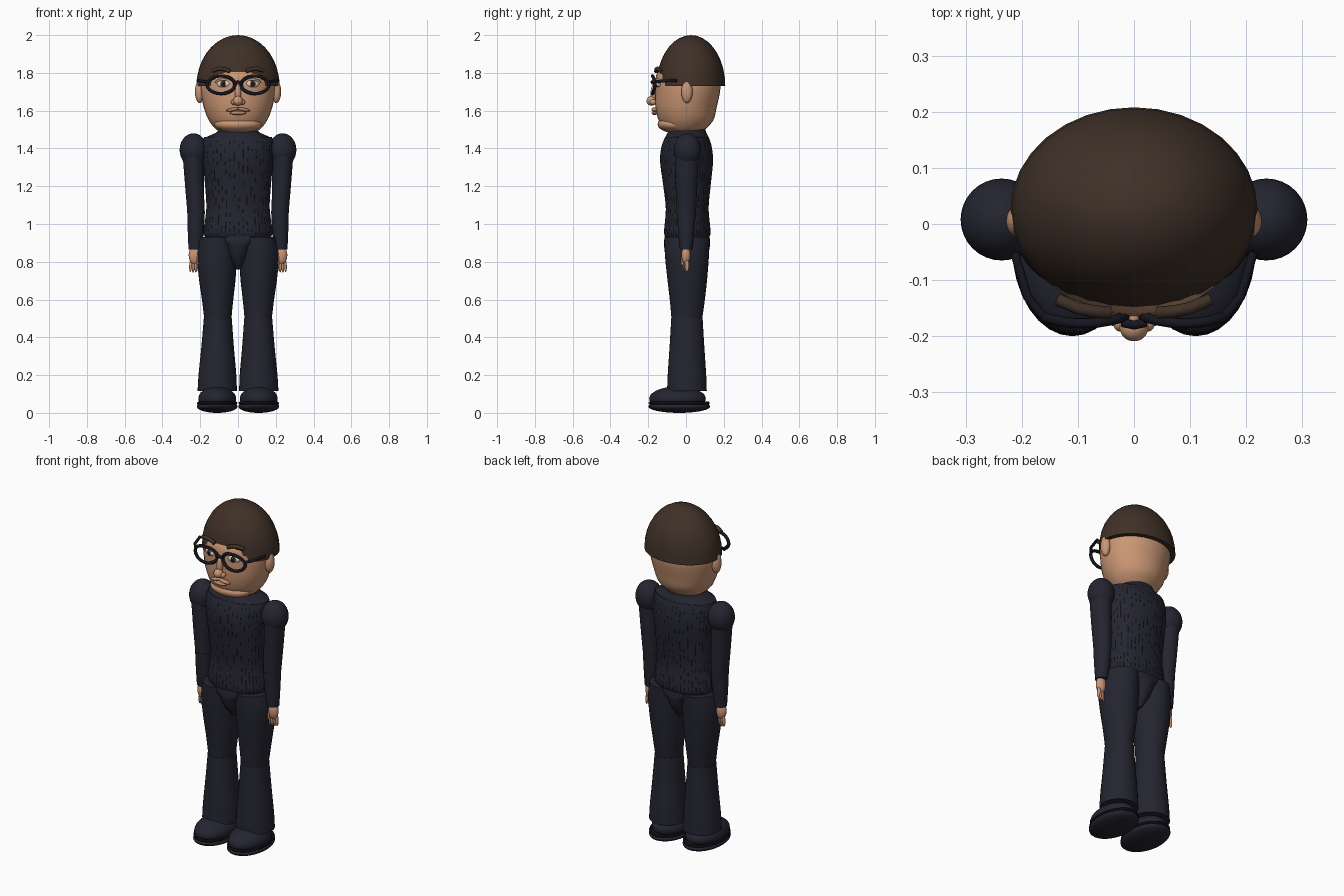
import bpy, bmesh, math, random
from mathutils import Vector

random.seed(4)
cube = bpy.data.objects.get("Cube")
if cube:
    bpy.data.objects.remove(cube, do_unlink=True)


def material(name, rgb):
    m = bpy.data.materials.new(name)
    m.use_nodes = True
    m.diffuse_color = (*rgb, 1)
    m.node_tree.nodes["Principled BSDF"].inputs["Base Color"].default_value = (*rgb, 1)
    return m


NAVY = material("navy cloth", (.018, .018, .03))
BLACK = material("black rib", (.004, .004, .006))
FRAME = material("glasses black", (.008, .008, .014))
SKIN = material("skin", (.6, .31, .18))
LIP = material("lip", (.5, .24, .14))
HAIR = material("brown hair", (.05, .03, .02))
WHITE = material("eye white", (.7, .65, .6))
IRIS = material("eye brown", (.05, .02, .01))


def finish(bm, name, mats, angle=40):
    bmesh.ops.recalc_face_normals(bm, faces=bm.faces[:])
    me = bpy.data.meshes.new(name)
    bm.to_mesh(me)
    bm.free()
    ob = bpy.data.objects.new(name, me)
    bpy.context.collection.objects.link(ob)
    for m in mats:
        me.materials.append(m)
    bpy.ops.object.select_all(action='DESELECT')
    ob.select_set(True)
    bpy.context.view_layer.objects.active = ob
    bpy.ops.object.shade_smooth_by_angle(angle=math.radians(angle))
    return ob


def ball(name, loc, size, mat, rot=(0, 0, 0), cut=None):
    """Ellipsoid, optionally cut flat below the height cut."""
    bm = bmesh.new()
    bmesh.ops.create_uvsphere(bm, u_segments=32, v_segments=18, radius=1)
    for v in bm.verts:
        v.co = Vector(a * b for a, b in zip(v.co, size))
    if cut is not None:
        geom = bm.verts[:] + bm.edges[:] + bm.faces[:]
        bmesh.ops.bisect_plane(bm, geom=geom, plane_co=(0, 0, cut),
                               plane_no=(0, 0, 1), clear_inner=True)
        bmesh.ops.holes_fill(bm, edges=[e for e in bm.edges if e.is_boundary])
    ob = finish(bm, name, [mat])
    ob.location, ob.rotation_euler = loc, rot
    return ob


def smooth_rows(rows, steps):
    out = []
    for i in range(len(rows) - 1):
        p = [rows[max(i - 1, 0)], rows[i], rows[i + 1], rows[min(i + 2, len(rows) - 1)]]
        for s in range(steps):
            t = s / steps
            out.append([b + .5 * t * (c - a + t * (2 * a - 5 * b + 4 * c - d
                        + t * (3 * (b - c) + d - a))) for a, b, c, d in zip(*p)])
    return out + [rows[-1]]


def loft(name, rows, mats, n=32, steps=4, rule=None):
    """Rows of (z, centre x, half width, front y, back y)."""
    bm = bmesh.new()
    rings = []
    for z, cx, rx, yf, yb in smooth_rows(rows, steps):
        rings.append([bm.verts.new((cx + rx * math.cos(k * math.tau / n),
                      (yf + yb) / 2 + (yb - yf) / 2 * math.sin(k * math.tau / n), z))
                      for k in range(n)])
    for r, (a, b) in enumerate(zip(rings, rings[1:])):
        for k in range(n):
            j = (k + 1) % n
            f = bm.faces.new((a[k], a[j], b[j], b[k]))
            if rule:
                f.material_index = rule(k, f.calc_center_median().z)
    bm.faces.new(rings[0])
    bm.faces.new(rings[-1])
    return finish(bm, name, mats)


def tube(name, points, radius, mat, cyclic=False):
    cu = bpy.data.curves.new(name, 'CURVE')
    cu.dimensions = '3D'
    cu.bevel_depth, cu.bevel_resolution, cu.use_fill_caps = radius, 3, True
    sp = cu.splines.new('POLY')
    sp.points.add(len(points) - 1)
    for p, co in zip(sp.points, points):
        p.co = (*co, 1)
    sp.use_cyclic_u = cyclic
    sp.use_smooth = True
    cu.materials.append(mat)
    ob = bpy.data.objects.new(name, cu)
    bpy.context.collection.objects.link(ob)


# Head and hair
loft("head", [(1.48, 0, .075, -.07, .07), (1.5, 0, .115, -.11, .1),
              (1.55, 0, .155, -.145, .145), (1.62, 0, .182, -.162, .163),
              (1.7, 0, .197, -.165, .18), (1.75, 0, .197, -.163, .18),
              (1.8, 0, .18, -.152, .165), (1.86, 0, .13, -.1, .12)], [SKIN])
ball("hair", (0, .026, 1.73), (.22, .182, .27), HAIR, cut=0)
ball("chin", (0, -.06, 1.528), (.125, .09, .046), SKIN)

# Nose and mouth
ball("nose_bridge", (0, -.168, 1.69), (.017, .02, .05), SKIN)
ball("nose_tip", (0, -.183, 1.652), (.026, .026, .026), SKIN)
ball("lower_lip", (0, -.166, 1.588), (.042, .016, .011), LIP)

for s, side in ((1, "left"), (-1, "right")):
    ball(side + "_nostril", (s * .024, -.174, 1.645), (.014, .018, .014), SKIN)
    ball(side + "_upper_lip", (s * .028, -.167, 1.606), (.036, .016, .009), LIP,
         (0, s * .2, -s * -.1))
    ball(side + "_ear", (s * .203, .005, 1.7), (.025, .03, .06), SKIN)

    # Eyes and brows
    ball(side + "_eye", (s * .078, -.146, 1.743), (.036, .014, .02), WHITE, (0, 0, s * .25))
    ball(side + "_iris", (s * .076, -.155, 1.743), (.017, .009, .017), IRIS)
    ball(side + "_pupil", (s * .076, -.161, 1.743), (.008, .005, .008), BLACK)
    tube(side + "_eyelid", [(s * (.078 - .038 * math.cos(a)), -.153 + .012 * abs(math.cos(a)),
         1.745 + .02 * math.sin(a)) for a in (i * math.pi / 10 for i in range(11))], .006, SKIN)
    tube(side + "_brow", [(s * .043, -.158, 1.808), (s * .07, -.156, 1.82),
                          (s * .1, -.15, 1.823), (s * .135, -.135, 1.812)], .011, HAIR)

    # Glasses
    tube(side + "_rim", [(s * (.09 + .073 * math.cos(a)), -.177 + .012 * math.cos(a) ** 2,
         1.737 + .047 * math.sin(a)) for a in (i * math.tau / 32 for i in range(32))],
         .009, FRAME, True)
    tube(side + "_temple", [(s * .16, -.166, 1.752), (s * .19, -.13, 1.757),
                            (s * .213, -.05, 1.76)], .008, FRAME)

    # Arms
    ball(side + "_shoulder", (s * .236, .008, 1.392), (.073, .073, .088), NAVY)
    loft(side + "_upper_arm", [(1.05, s * .222, .045, -.048, .052),
         (1.2, s * .23, .05, -.055, .06), (1.38, s * .238, .056, -.06, .068)], [NAVY])
    loft(side + "_forearm", [(.865, s * .226, .036, -.032, .034),
         (.96, s * .224, .042, -.042, .044), (1.07, s * .222, .047, -.05, .053)], [NAVY])

    # Hands
    ball(side + "_palm", (s * .23, 0, .835), (.031, .024, .05), SKIN)
    ball(side + "_thumb", (s * .207, -.016, .805), (.01, .011, .035), SKIN, (0, s * .15, 0))
    for i in range(4):
        ball(f"{side}_finger_{i + 1}", (s * (.211 + .013 * i), -.004 + .003 * i, .783),
             (.008, .011, .042 - .004 * abs(i - 1.5)), SKIN, (0, s * (.07 - .05 * i), 0))

    # Trousers with flared shins
    loft(side + "_thigh", [(.5, s * .107, .072, -.077, .086), (.6, s * .108, .083, -.086, .1),
         (.72, s * .11, .098, -.1, .113), (.84, s * .112, .104, -.112, .122),
         (.93, s * .105, .098, -.114, .125)], [NAVY])
    loft(side + "_shin", [(.115, s * .11, .104, -.1, .11), (.2, s * .109, .1, -.097, .107),
         (.35, s * .108, .086, -.087, .097), (.5, s * .107, .074, -.078, .088)], [NAVY])

    # Shoes
    ball(side + "_sole", (s * .11, -.036, .034), (.108, .164, .034), NAVY)
    tube(side + "_welt", [(s * .11 + .099 * math.cos(a), -.036 + .154 * math.sin(a), .052)
         for a in (i * math.tau / 32 for i in range(32))], .008, BLACK, True)
    ball(side + "_shoe_upper", (s * .11, -.045, .075), (.1, .15, .065), NAVY)

tube("glasses_bridge", [(-.02, -.176, 1.745), (0, -.18, 1.753), (.02, -.176, 1.745)], .008, FRAME)


# Sweater with broken dark rib stitches
def rib(k, z):
    if not .94 < z < 1.44 or k % 3:
        return 0
    return int(random.random() < (.6 if z < 1.02 else .33))


loft("sweater", [(.93, 0, .172, -.108, .122), (.96, 0, .183, -.116, .13),
                 (1.08, 0, .168, -.107, .12), (1.2, 0, .174, -.12, .13),
                 (1.33, 0, .186, -.137, .143), (1.41, 0, .19, -.13, .136),
                 (1.46, 0, .18, -.11, .12)], [NAVY, BLACK], n=144, steps=6, rule=rib)
loft("collar", [(1.455, 0, .181, -.111, .121), (1.475, 0, .135, -.102, .112),
                (1.49, 0, .108, -.095, .105), (1.515, 0, .1, -.09, .1)], [NAVY])
loft("pelvis", [(.76, 0, .012, -.05, .06), (.82, 0, .06, -.095, .105),
                (.88, 0, .09, -.116, .126), (.91, 0, .15, -.116, .127),
                (.95, 0, .17, -.11, .122)], [NAVY])
